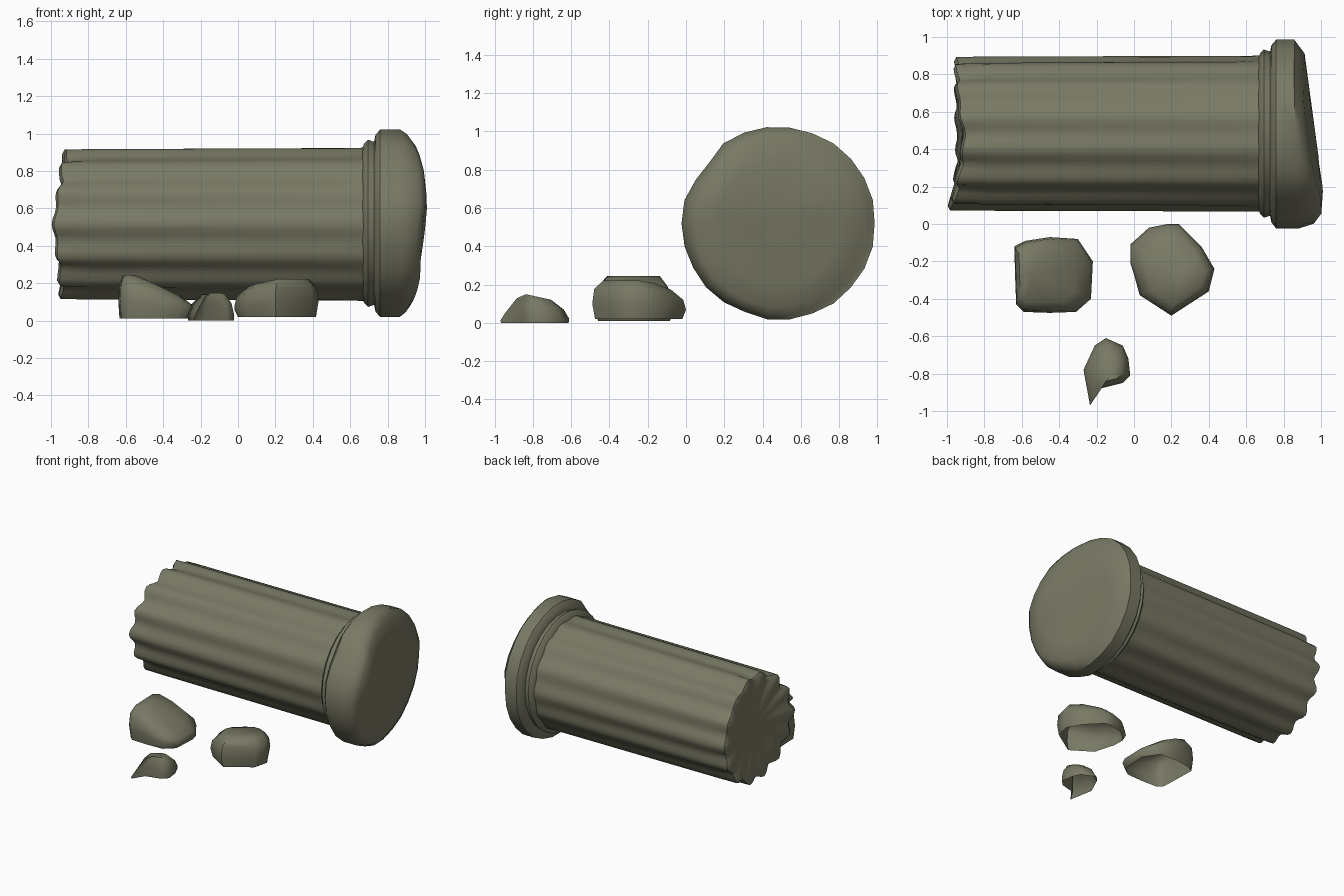
import bpy, bmesh, math, random
from math import sin, cos, pi, exp

if "Cube" in bpy.data.objects:
    bpy.data.objects.remove(bpy.data.objects["Cube"])

random.seed(4)
CY, CZ = 0.483, 0.520          # axis of the fallen column

stone = bpy.data.materials.new("weathered grey stone")
stone.diffuse_color = (0.19, 0.19, 0.13, 1)
stone.use_nodes = True
stone.node_tree.nodes["Principled BSDF"].inputs["Base Color"].default_value = stone.diffuse_color


def loft(name, rings, tip=None, angle=40):
    """Skin closed rings of points; optionally close the last ring to a tip."""
    bm = bmesh.new()
    vs = [[bm.verts.new(p) for p in r] for r in rings]
    n = len(vs[0])
    for a, b in zip(vs, vs[1:]):
        for i in range(n):
            j = (i + 1) % n
            bm.faces.new((a[i], a[j], b[j], b[i]))
    if tip:
        t = bm.verts.new(tip)
        for i in range(n):
            bm.faces.new((vs[-1][i], vs[-1][(i + 1) % n], t))
    bmesh.ops.recalc_face_normals(bm, faces=bm.faces)
    me = bpy.data.meshes.new(name)
    bm.to_mesh(me)
    bm.free()
    me.materials.append(stone)
    ob = bpy.data.objects.new(name, me)
    bpy.context.collection.objects.link(ob)
    bpy.ops.object.select_all(action='DESELECT')
    ob.select_set(True)
    bpy.context.view_layer.objects.active = ob
    bpy.ops.object.shade_smooth_by_angle(angle=math.radians(angle))
    return ob


def bump(a, centre, width):
    d = (a - centre + pi) % (2 * pi) - pi
    return exp(-(d / width) ** 2)


# Fluted shaft with a broken left end
FLUTES, SEG = 14, 84
chips = [random.uniform(-0.010, 0.010) for _ in range(FLUTES)]


def shaft_ring(x, r, depth, broken=0.0):
    ring = []
    for i in range(SEG):
        a = 2 * pi * i / SEG
        groove = 0.5 - 0.5 * cos(FLUTES * a)
        rr = r - depth * groove
        edge = (0.015 * groove + chips[int(FLUTES * i / SEG + 0.5) % FLUTES]
                - 0.045 * bump(a, pi, 0.6) + 0.04 * bump(a, pi / 2 + .1, 0.45))
        ring.append((x + broken * edge, CY + rr * cos(a), CZ - .005 + rr * sin(a)))
    return ring


loft("fluted_shaft", [
    shaft_ring(0.70, 0.417, 0.010),
    shaft_ring(0.55, 0.416, 0.016),
    shaft_ring(-0.80, 0.412, 0.024),
    shaft_ring(-0.945, 0.410, 0.038, 1),
    shaft_ring(-0.957, 0.385, 0.040, 1),
    shaft_ring(-0.935, 0.27, 0.015, 0.7),
], tip=(-0.915, CY, CZ))

# Round base with a collar, chipped rim and slanted end face
BSEG = 26
wobble = [random.uniform(-0.004, 0.004) for _ in range(BSEG)]


def end_offset(y, z):
    """Slant of the end face: furthest out on the front side, above middle."""
    return (-0.135 * (y - CY) - 0.16 * max(0, z - 0.68)
            - 0.10 * max(0, 0.62 - z) - 0.25 * max(0, 0.16 - y))


def base_ring(x, r, chip=0.0, end=0.0):
    ring = []
    for i in range(BSEG):
        a = 2 * pi * i / BSEG
        rr = r + chip * (wobble[i] - 0.035 * bump(a, 2.5, 0.16)
                         - 0.015 * bump(a, 4.4, 0.15))
        y, z = CY + rr * cos(a), CZ + rr * sin(a)
        ring.append((x + end * end_offset(y, z), y, z))
    return ring


loft("column_base", [
    base_ring(0.665, 0.405),
    base_ring(0.675, 0.430),
    base_ring(0.695, 0.450),
    base_ring(0.718, 0.442),
    base_ring(0.728, 0.440),
    base_ring(0.735, 0.475, 0.6),
    base_ring(0.760, 0.505, 1),
    base_ring(0.880, 0.505, 1, 0.3),
    base_ring(0.945, 0.480, 1, 1),
    base_ring(0.970, 0.440, 0.6, 1),
    base_ring(0.970, 0.32, 0, 1),
    base_ring(0.970, 0.16, 0, 1),
], tip=(0.970 + end_offset(CY, CZ), CY, CZ))


# Fallen rubble: open-bottomed lumps
def rock(name, outline, centre, floor, height, levels):
    cx, cy = centre
    rings = []
    for level, s in levels:
        ring = []
        for x, y in outline:
            px, py = cx + (x - cx) * s, cy + (y - cy) * s
            ring.append((px, py, floor + (height(px, py) - floor) * level))
        rings.append(ring)
    loft(name, rings, (cx, cy, height(cx, cy)), 55)


BLOCK = ((0, 0.93), (0.4, 1.0), (0.78, 0.95), (1.0, 0.72))
CHIP = ((0, 0.98), (0.2, 1.0), (0.65, 0.85), (1.0, 0.5))

rock("rubble_left",
     [(-.64, -.12), (-.635, -.30), (-.63, -.43), (-.59, -.47), (-.45, -.475),
      (-.31, -.47), (-.23, -.40), (-.22, -.20), (-.30, -.08), (-.45, -.07),
      (-.58, -.09)],
     (-.55, -.26), 0.01, lambda x, y: 0.245 - 0.47 * max(0, x + .55), BLOCK)
rock("rubble_right",
     [(-.02, -.21), (-.02, -.11), (.08, -.02), (.18, 0), (.24, 0),
      (.36, -.12), (.43, -.24), (.40, -.36), (.20, -.49), (.03, -.38),
      (0, -.27)],
     (.25, -.28), 0.02,
     lambda x, y: 0.222 - 0.35 * max(0, .17 - x) - 0.4 * max(0, y + .2), BLOCK)
rock("rubble_small",
     [(-.27, -.78), (-.21, -.65), (-.15, -.61), (-.06, -.65), (-.03, -.72),
      (-.02, -.81), (-.06, -.85), (-.18, -.88), (-.235, -.97)],
     (-.12, -.80), 0.0,
     lambda x, y: 0.148 - 0.22 * max(0, y + .83) - 0.8 * max(0, -.86 - y), CHIP)
